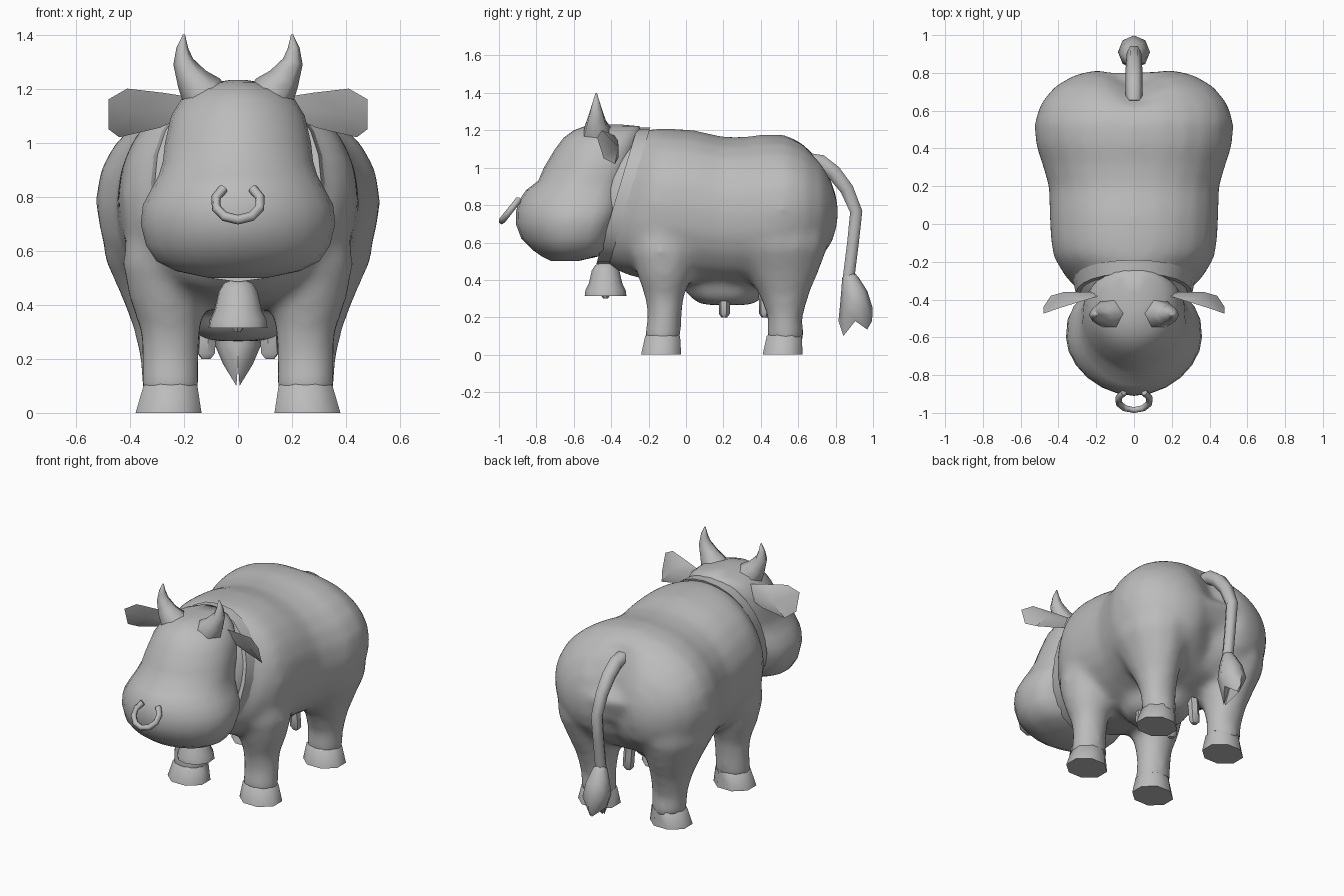
import bpy, bmesh, math
from mathutils import Vector

if "Cube" in bpy.data.objects:
    bpy.data.objects.remove(bpy.data.objects["Cube"])

hide = bpy.data.materials.new("grey")
hide.diffuse_color = (0.5, 0.5, 0.5, 1)
hide.use_nodes = True
hide.node_tree.nodes["Principled BSDF"].inputs["Base Color"].default_value = hide.diffuse_color


def make(name, bm, angle=50):
    bmesh.ops.recalc_face_normals(bm, faces=bm.faces[:])
    me = bpy.data.meshes.new(name)
    bm.to_mesh(me)
    bm.free()
    ob = bpy.data.objects.new(name, me)
    bpy.context.collection.objects.link(ob)
    me.materials.append(hide)
    bpy.ops.object.select_all(action='DESELECT')
    ob.select_set(True)
    bpy.context.view_layer.objects.active = ob
    bpy.ops.object.shade_smooth_by_angle(angle=math.radians(angle))
    return ob


def loft(bm, rings, cap_start=True, cap_end=True):
    vs = [[bm.verts.new(p) for p in r] for r in rings]
    n = len(rings[0])
    for a, b in zip(vs, vs[1:]):
        for i in range(n):
            j = (i + 1) % n
            bm.faces.new((a[i], a[j], b[j], b[i]))
    if cap_start:
        bm.faces.new(vs[0])
    if cap_end:
        bm.faces.new(vs[-1])


def oval(n, e=2.0, start=0.0):
    out = []
    for i in range(n):
        a = start + 2 * math.pi * i / n
        c, s = math.cos(a), math.sin(a)
        out.append((math.copysign(abs(c) ** (2 / e), c), math.copysign(abs(s) ** (2 / e), s)))
    return out


def upright(secs, n=8, side=1, start=math.pi / 8):
    # horizontal rings: z, centre x, centre y, radius x, radius y
    return [[Vector((side * (cx + rx * c), cy + ry * s, z)) for c, s in oval(n, 2, start)]
            for z, cx, cy, rx, ry in secs]


def tube(path, radii, n=6):
    # rings across a path
    pts = [Vector(p) for p in path]
    rings = []
    for i, p in enumerate(pts):
        t = (pts[min(i + 1, len(pts) - 1)] - pts[max(i - 1, 0)]).normalized()
        u = t.cross(Vector((0, 1, 0.01)) if abs(t.y) < 0.8 else Vector((0, 0, 1))).normalized()
        if abs(t.x) < 1e-4:
            u = Vector((1, 0, 0))
        v = t.cross(u)
        rings.append([p + radii[i] * (c * u + s * v) for c, s in oval(n)])
    return rings


def trunk_ring(y, zb, zt, w, tilt, n=24):
    mid, h = (zb + zt) / 2, (zt - zb) / 2
    ring = []
    for c, s in oval(n, 2.15):
        x, z = w * c, mid + h * s
        yy = y + tilt * (z - 0.8)
        if y > 0.6:  # cleft between the haunches
            yy -= 0.085 * math.exp(-(x / 0.11) ** 2) * min(1, (y - 0.6) / 0.15)
        ring.append(Vector((x, yy, z)))
    return ring


# body: trunk, udder and legs merged into one skin
bm = bmesh.new()
trunk = [(-.46, .60, 1.14, .25, .3), (-.40, .55, 1.18, .28, .3), (-.33, .49, 1.20, .305, .3),
         (-.27, .44, 1.21, .37, .23), (-.18, .40, 1.21, .425, .1), (-.08, .38, 1.21, .442, .03),
         (.05, .36, 1.2, .448, 0), (.2, .35, 1.165, .452, 0), (.32, .345, 1.165, .488, 0),
         (.42, .355, 1.18, .522, 0), (.54, .40, 1.175, .528, 0), (.64, .44, 1.13, .495, 0),
         (.73, .50, 1.05, .42, 0), (.79, .57, .95, .315, 0), (.822, .66, .86, .19, 0)]
loft(bm, [trunk_ring(*s) for s in trunk])
loft(bm, upright([(.265, 0, .22, .10, .12), (.285, 0, .22, .16, .18), (.33, 0, .215, .19, .22),
                  (.45, 0, .22, .24, .27)], 12))
front = [(.06, .25, -.125, .11, .10), (.1, .25, -.125, .108, .102), (.2, .25, -.115, .108, .093),
         (.3, .25, -.115, .112, .105), (.42, .26, -.115, .145, .145), (.55, .26, -.12, .17, .18),
         (.72, .24, -.12, .17, .17)]
hind = [(.06, .25, .53, .11, .10), (.1, .25, .53, .108, .102), (.2, .255, .53, .112, .095),
        (.32, .265, .525, .126, .135), (.45, .28, .515, .162, .20), (.58, .29, .50, .212, .265),
        (.74, .28, .50, .215, .27)]
for side in (1, -1):
    for leg in (front, hind):
        loft(bm, upright(leg, 12, side))
body = make("body", bm, 80)
rm = body.modifiers.new("skin", 'REMESH')
rm.mode = 'VOXEL'
rm.voxel_size = 0.025
rm.use_smooth_shade = True
sm = body.modifiers.new("relax", 'SMOOTH')
sm.factor, sm.iterations = 0.5, 12
for m in ("skin", "relax"):
    bpy.ops.object.modifier_apply(modifier=m)

# hooves
for side, word in ((1, "left"), (-1, "right")):
    for y, y2, tag in ((-.133, -.125, "front"), (.517, .525, "hind")):
        bm = bmesh.new()
        loft(bm, upright([(0, .257, y, .132, .116), (.1, .25, y2, .108, .101), (.11, .25, y2, .09, .085)], 8, side))
        make(f"{tag}_hoof_{word}", bm)

# head: z, half width, front y, back y, y of the widest point
bm = bmesh.new()
head = [(.50, .11, -.72, -.58, -.65), (.525, .23, -.77, -.47, -.63), (.56, .30, -.82, -.42, -.62),
        (.62, .34, -.88, -.40, -.61), (.70, .36, -.91, -.37, -.60), (.77, .352, -.908, -.34, -.60),
        (.83, .32, -.89, -.33, -.59), (.88, .293, -.855, -.32, -.57), (.93, .278, -.79, -.30, -.54),
        (1.0, .27, -.76, -.285, -.50), (1.10, .247, -.70, -.26, -.46), (1.16, .21, -.655, -.245, -.44),
        (1.20, .16, -.60, -.24, -.42), (1.222, .09, -.54, -.25, -.40), (1.232, .03, -.48, -.36, -.42)]
rings = []
for z, w, yf, yb, ym in head:
    ring = [Vector((w * c, ym + s * (ym - yf), z)) for c, s in oval(24, 1.85) if s < -.001]
    back = [Vector((w * c, ym + s * (yb - ym), z)) for c, s in oval(24, 3) if s >= -.001]
    rings.append(back + ring)
loft(bm, rings)
make("head", bm, 70)

# collar
bm = bmesh.new()
loft(bm, [trunk_ring(y, .485, 1.215, w, .3) for y, w in ((-.385, .308), (-.315, .322))])
make("collar", bm)

# horns and ears
ear_rim = [(.14, -.36, 1.12), (.15, -.37, 1.165), (.28, -.41, 1.185), (.41, -.45, 1.20),
           (.48, -.475, 1.16), (.48, -.44, 1.05), (.44, -.38, 1.02), (.29, -.36, 1.055)]
for side, word in ((1, "left"), (-1, "right")):
    bm = bmesh.new()
    horn = [(.10, -.47, 1.14), (.135, -.475, 1.19), (.17, -.48, 1.235), (.203, -.48, 1.30),
            (.206, -.48, 1.35), (.2, -.48, 1.40)]
    loft(bm, tube([(side * x, y, z) for x, y, z in horn], [.09, .082, .06, .038, .022, .004]))
    make(f"horn_{word}", bm, 75)
    bm = bmesh.new()
    rim = [bm.verts.new((side * x, y, z)) for x, y, z in ear_rim]
    for dy in (-.01, .04):  # hollow front, bulging back
        hub = bm.verts.new((side * .37, -.40 + dy, 1.11))
        for i in range(len(rim)):
            bm.faces.new((rim[i], rim[(i + 1) % len(rim)], hub))
    make(f"ear_{word}", bm)

# nose ring, open at the top
bm = bmesh.new()
path = []
for i in range(9):
    a = math.radians(130 + 280 * i / 8)
    z = .78 + .065 * math.sin(a)
    path.append((.085 * math.cos(a), -.985 + (z - .715) * .8, z))
loft(bm, tube(path, [.018] * 9))
make("nose_ring", bm, 75)

# bell with hollow mouth and clapper
bm = bmesh.new()
bell = [(.49, .03), (.48, .055), (.45, .074), (.38, .09), (.345, .108), (.315, .112), (.33, .09), (.42, .06)]
loft(bm, upright([(z, 0, -.43, r, r) for z, r in bell], 10))
make("bell", bm)
bm = bmesh.new()
loft(bm, upright([(z, 0, -.43, r, r) for z, r in ((.43, .012), (.34, .015), (.32, .026), (.30, .012))], 6))
make("clapper", bm)

# teats
for side, word in ((1, "left"), (-1, "right")):
    for y, tag in ((.205, "front"), (.42, "rear")):
        bm = bmesh.new()
        loft(bm, upright([(.20, .118, y, .018, .016), (.22, .118, y, .035, .03),
                          (.28, .114, y, .035, .03), (.36, .105, y, .035, .035)], 6, side))
        make(f"{tag}_teat_{word}", bm)

# tail and tuft
bm = bmesh.new()
path = [(0, .65, 1.04), (0, .72, 1.03), (0, .79, .975), (0, .86, .885), (0, .91, .765), (0, .893, .60), (0, .868, .40)]
loft(bm, tube(path, [.045, .046, .046, .042, .038, .036, .036]))
make("tail", bm, 75)
bm = bmesh.new()
loft(bm, upright([(.44, 0, .875, .025, .025), (.41, 0, .88, .045, .045), (.34, 0, .90, .07, .07),
                  (.25, 0, .91, .085, .088), (.18, 0, .905, .055, .09)], 8, 1, 0), True, False)
ends = sorted((v for v in bm.verts if v.co.z < .2), key=lambda v: math.atan2(v.co.x, v.co.y - .905))
hub = bm.verts.new((0, .90, .22))
for i in range(0, 8, 2):  # ragged hair points
    a, b, c = ends[i], ends[(i + 1) % 8], ends[(i + 2) % 8]
    b.co.z = .10 if b.co.y < .905 else .135
    b.co.x *= .15
    bm.faces.new((a, b, hub))
    bm.faces.new((b, c, hub))
make("tail_tuft", bm, 60)
